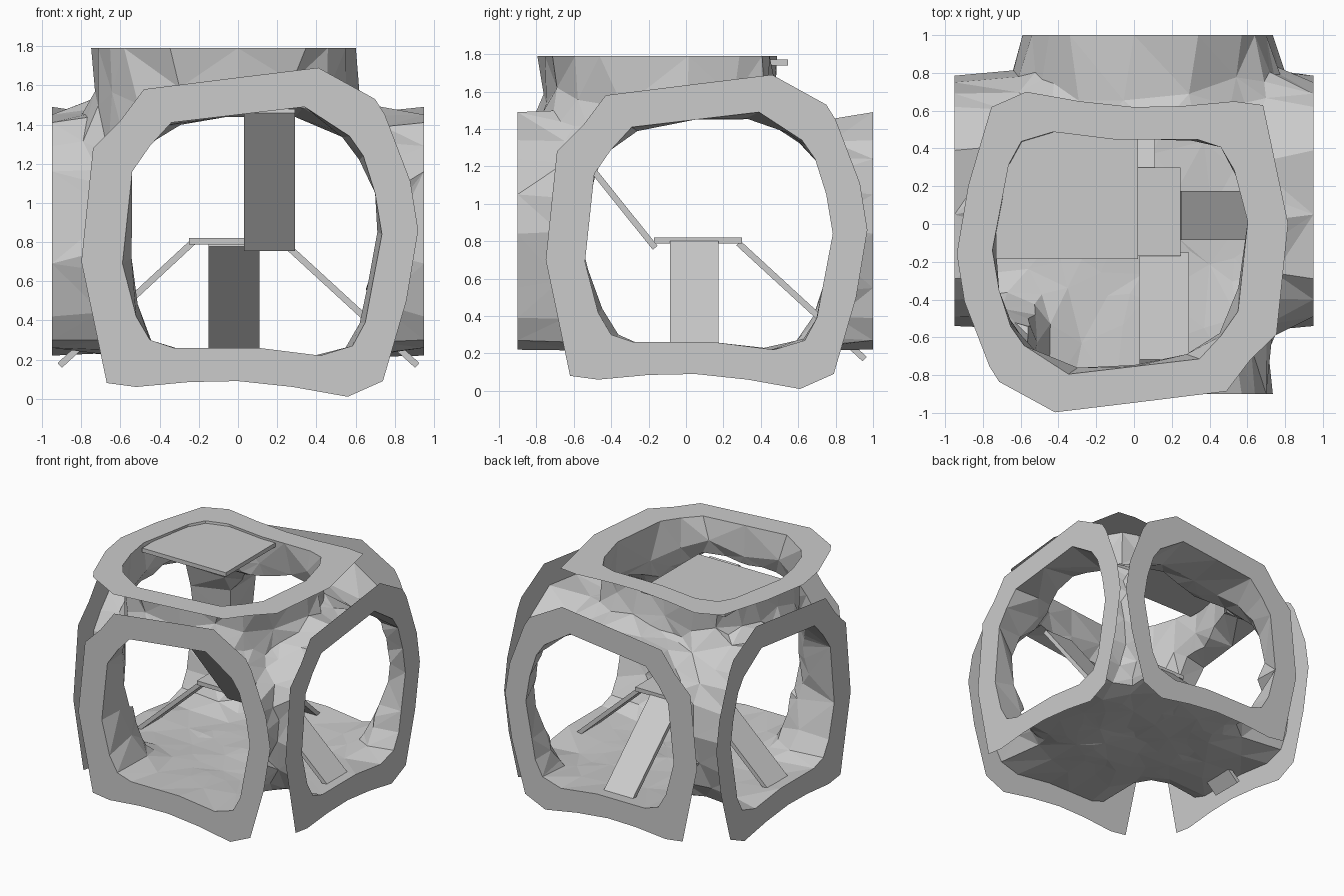
import bpy, bmesh, random
from mathutils import Vector, Matrix

if "Cube" in bpy.data.objects:
    bpy.data.objects.remove(bpy.data.objects["Cube"])

random.seed(11)

# Irregular opening profile: (outer u, outer v, inner u, inner v)
PROFILE = [
    (-.48, 1.58, -.34, 1.41), (0, 1.64, 0, 1.45), (.41, 1.69, .34, 1.49),
    (.70, 1.53, .57, 1.34), (.75, 1.45, .64, 1.24), (.88, 1.11, .70, 1.05),
    (.92, .86, .735, .84), (.86, .5, .68, .55), (.79, .26, .65, .39),
    (.74, .09, .585, .27), (.56, .01, .42, .22), (.28, .06, .1, .26),
    (0, .09, -.1, .26), (-.25, .085, -.33, .26), (-.52, .06, -.45, .30),
    (-.67, .08, -.52, .42), (-.80, .70, -.59, .69), (-.74, 1.28, -.54, 1.16),
    (-.60, 1.42, -.45, 1.29)]
OUTER = [(p[0], p[1]) for p in PROFILE]
INNER = [(p[2], p[3]) for p in PROFILE]


# Mappings from profile space to each tunnel axis
def along_y(u, v, t):
    return Vector((u, t, v))


def along_x(u, v, t):
    return Vector((t, u + .05, v))


def along_z(u, v, t):
    return Vector((-u * 1.02, .71 - v * 1.01, t))


def finish(bm, name):
    mesh = bpy.data.meshes.new(name)
    bm.to_mesh(mesh)
    bm.free()
    ob = bpy.data.objects.new(name, mesh)
    bpy.context.collection.objects.link(ob)
    return ob


def tunnel(name, place, start, end, steps, ragged_start=False):
    """Closed solid tube whose middle sections are rough rock."""
    bm = bmesh.new()
    loops = []
    for i in range(steps + 1):
        t = start + (end - start) * i / steps
        rough = 0 < i < steps or (ragged_start and i == 0)
        loop = []
        for u, v in INNER:
            dt = 0
            if rough:
                floor = v < .35 and place is not along_z
                u = .05 + (u - .05) * .98 + random.uniform(-.04, .04)
                v = (v - .03 if floor else .85 + (v - .85) * .98)
                v += random.uniform(-.035, .035)
                if i > 0:
                    dt = random.uniform(-.08, .08)
            loop.append(bm.verts.new(place(u, v, t + dt)))
        loops.append(loop)
    n = len(INNER)
    for a, b in zip(loops, loops[1:]):
        for k in range(n):
            j = (k + 1) % n
            bm.faces.new((a[k], a[j], b[j], b[k]))
    bm.faces.new(loops[0])
    bm.faces.new(loops[-1])
    bmesh.ops.triangulate(bm, faces=bm.faces[:])
    bmesh.ops.recalc_face_normals(bm, faces=bm.faces[:])
    return finish(bm, name)


# Rock shell: three crossing tunnels merged, then opened at the ends
shell = tunnel("cave_shell", along_y, -.9, 1, 6)
cutters = [tunnel("cross_tunnel", along_x, -.95, .95, 6),
           tunnel("roof_shaft", along_z, .7, 1.79, 4, True)]
for c in cutters:
    mod = shell.modifiers.new("merge", 'BOOLEAN')
    mod.operation = 'UNION'
    mod.solver = 'EXACT'
    mod.object = c
    c.hide_render = True
bpy.context.view_layer.update()
deps = bpy.context.evaluated_depsgraph_get()
merged = bpy.data.meshes.new_from_object(shell.evaluated_get(deps))
shell.modifiers.clear()
shell.data = merged
for c in cutters:
    bpy.data.objects.remove(c)

bm = bmesh.new()
bm.from_mesh(merged)
ENDS = [(0, -.95), (0, .95), (1, -.9), (1, 1), (2, 1.79)]
caps = [f for f in bm.faces
        if any(all(abs(v.co[a] - p) < 1e-4 for v in f.verts) for a, p in ENDS)]
bmesh.ops.delete(bm, geom=caps, context='FACES')
# Soften the seams where the tunnels meet, keeping the opening edges fixed
inside = [v for v in bm.verts if not v.is_boundary]
bmesh.ops.remove_doubles(bm, verts=inside, dist=.05)
bmesh.ops.triangulate(bm, faces=bm.faces[:])
inside = [v for v in bm.verts if not v.is_boundary]
for _ in range(2):
    bmesh.ops.smooth_vert(bm, verts=inside, factor=.5,
                          use_axis_x=True, use_axis_y=True, use_axis_z=True)
bm.to_mesh(merged)
bm.free()


# Flat rims around the five openings
def rim(name, place, t):
    bm = bmesh.new()
    o = [bm.verts.new(place(u, v, t)) for u, v in OUTER]
    i = [bm.verts.new(place(u, v, t)) for u, v in INNER]
    for k in range(len(o)):
        j = (k + 1) % len(o)
        bm.faces.new((o[k], o[j], i[j], i[k]))
    return finish(bm, name)


for name, place, t in (("front_rim", along_y, -.9), ("back_rim", along_y, 1),
                       ("left_rim", along_x, -.95), ("right_rim", along_x, .95),
                       ("top_rim", along_z, 1.79)):
    rim(name, place, t)


# Planks: boxes stretched between two end points
def plank(name, a, b, width, thick=.033):
    a, b = Vector(a), Vector(b)
    d = (b - a).normalized()
    side = Vector((0, 0, 1)).cross(d).normalized()
    up = d.cross(side)
    m = Matrix((d * (b - a).length, side * width, up * thick)).transposed().to_4x4()
    m.translation = (a + b) / 2
    bm = bmesh.new()
    bmesh.ops.create_cube(bm, size=1, matrix=m)
    return finish(bm, name)


plank("centre_platform", (-.25, .065, .803), (.245, .065, .803), .47)
plank("upper_platform", (-.73, .18, 1.755), (.02, .18, 1.755), .73)
plank("right_ramp", (.24, .045, .79), (.915, .045, .17), .26)
plank("left_ramp", (-.23, .045, .80), (-.91, .045, .17), .26)
plank("back_ramp", (-.02, .28, .79), (-.02, .955, .17), .26)
plank("front_upper_ramp", (.16, -.165, .765), (.16, -.73, 1.47), .26)
